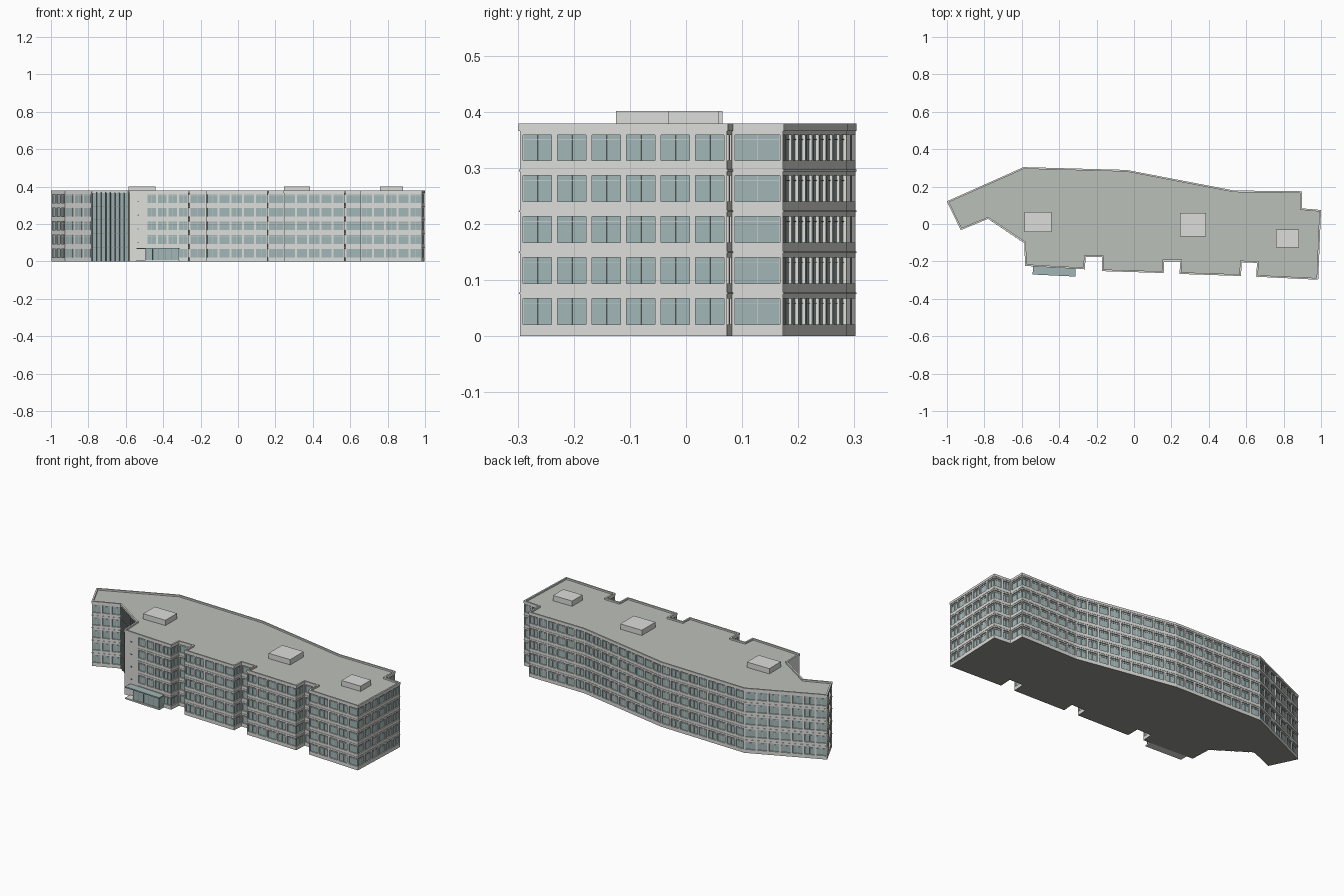
import bpy, bmesh
from mathutils import Vector

if "Cube" in bpy.data.objects:
    bpy.data.objects.remove(bpy.data.objects["Cube"])

# Footprint, counter-clockwise from the wing's left tip: x, y, wall kind
# kinds: w = windows, b = blank, c = curtain wall (wall runs to the next point)
FOOT = [(-.998, .12, 'w'), (-.925, -.03, 'w'), (-.78, .03, 'c'), (-.585, -.10, 'b'),
        (-.58, -.222, 'b'), (-.49, -.228, 'w'), (-.265, -.24, 'w'), (-.26, -.175, 'w'),
        (-.17, -.175, 'w'), (-.17, -.25, 'w'), (.157, -.26, 'w'), (.16, -.198, 'w'),
        (.25, -.198, 'w'), (.245, -.265, 'w'), (.57, -.276, 'w'), (.574, -.203, 'w'),
        (.66, -.206, 'w'), (.655, -.28, 'w'), (.983, -.296, 'w'), (.998, .073, 'w'),
        (.895, .082, 'w'), (.895, .173, 'w'), (.535, .177, 'w'), (-.04, .287, 'w'),
        (-.59, .302, 'w')]
TOP, ROOF, PITCH, RECESS = .379, .37, .073, .006
FLOORS = [(.021 + PITCH * i, .067 + PITCH * i) for i in range(5)]
PTS = [Vector((x, y, 0)) for x, y, k in FOOT]
N = len(PTS)

COLORS = {'wall': (.72, .73, .70, 1), 'glass': (.36, .47, .47, 1), 'frame': (.55, .60, .59, 1),
          'roof': (.50, .53, .49, 1), 'base': (.30, .30, .29, 1), 'metal': (.25, .28, .28, 1)}
MATS = {}
for name, c in COLORS.items():
    MATS[name] = bpy.data.materials.new(name)
    MATS[name].diffuse_color = c


def finish(bm, name, mat):
    me = bpy.data.meshes.new(name)
    bm.to_mesh(me)
    bm.free()
    me.materials.append(MATS[mat])
    ob = bpy.data.objects.new(name, me)
    bpy.context.collection.objects.link(ob)
    return ob


def face(bm, pts):
    return bm.faces.new([bm.verts.new(p) for p in pts])


class Wall:
    """Local frame of a wall: s along, d outward, z up."""
    def __init__(self, a, b):
        self.a, self.length = a, (b - a).length
        self.t = (b - a).normalized()
        self.n = Vector((self.t.y, -self.t.x, 0))

    def p(self, s, d, z):
        return self.a + self.t * s + self.n * d + Vector((0, 0, z))

    def quad(self, bm, s0, s1, z0, z1, d=0):
        face(bm, [self.p(s0, d, z0), self.p(s1, d, z0), self.p(s1, d, z1), self.p(s0, d, z1)])

    def box(self, bm, s0, s1, d0, d1, z0, z1):
        lo = [self.p(s, d, z0) for s, d in ((s0, d1), (s1, d1), (s1, d0), (s0, d0))]
        prism(bm, lo, z1 - z0)


def prism(bm, lo, h):
    hi = [p + Vector((0, 0, h)) for p in lo]
    face(bm, lo[::-1])
    face(bm, hi)
    for i in range(len(lo)):
        j = (i + 1) % len(lo)
        face(bm, [lo[i], lo[j], hi[j], hi[i]])


def offset(d, z):
    """Footprint moved outward by d with mitred corners."""
    out = []
    for i in range(N):
        n1 = Wall(PTS[i - 1], PTS[i]).n
        n2 = Wall(PTS[i], PTS[(i + 1) % N]).n
        out.append(PTS[i] + (n1 + n2) * (d / (1 + n1.dot(n2))) + Vector((0, 0, z)))
    return out


def ring(bm, d0, d1, z0, z1):
    """Band running all round the footprint, between offsets d0 and d1."""
    loops = [offset(d0, z0), offset(d1, z0), offset(d1, z1), offset(d0, z1)]
    for k in range(4):
        a, b = loops[k], loops[(k + 1) % 4]
        for i in range(N):
            j = (i + 1) % N
            face(bm, [a[i], a[j], b[j], b[i]])
    bmesh.ops.remove_doubles(bm, verts=bm.verts, dist=1e-6)
    bmesh.ops.recalc_face_normals(bm, faces=bm.faces)


walls, glass, frames, mullions = (bmesh.new() for _ in range(4))


def window_wall(w):
    n = max(1, round(w.length / .0625))
    step, pier = w.length / n, .0055
    # spandrel bands between window rows
    edges = [0] + [z for f in FLOORS for z in f] + [TOP]
    for z0, z1 in zip(edges[::2], edges[1::2]):
        w.quad(walls, 0, w.length, z0, z1)
    for z0, z1 in FLOORS:
        for i in range(n):
            a, b = i * step, (i + 1) * step
            s0, s1 = a + pier, b - pier
            # piers and reveals
            w.quad(walls, a, s0, z0, z1)
            w.quad(walls, s1, b, z0, z1)
            o = [(s0, z0), (s1, z0), (s1, z1), (s0, z1)]
            for (p, q), (r, t) in zip(o, o[1:] + o[:1]):
                face(walls, [w.p(p, 0, q), w.p(r, 0, t), w.p(r, -RECESS, t), w.p(p, -RECESS, q)])
            # glass, mullion and transom
            w.quad(glass, s0, s1, z0, z1, -RECESS)
            m = (s0 + s1) / 2
            w.box(frames, m - .0008, m + .0008, -RECESS, -.004, z0, z1)
            w.box(frames, s0, s1, -RECESS, -.0042, z1 - .009, z1 - .0075)


def curtain_wall(w):
    w.quad(glass, 0, w.length, 0, TOP, -.002)
    n = 8
    for i in range(n + 1):
        s = i * w.length / n
        w.box(mullions, s - .002, s + .002, -.002, .004, 0, ROOF)
    for i in range(1, 5):
        w.box(mullions, 0, w.length, -.002, .001, PITCH * i + .002, PITCH * i + .005)


for i, (x, y, kind) in enumerate(FOOT):
    w = Wall(PTS[i], PTS[(i + 1) % N])
    if kind == 'w':
        window_wall(w)
        # string course at each floor
        for k in range(1, 5):
            w.box(walls, 0, w.length, 0, .0018, PITCH * k + .002, PITCH * k + .005)
    elif kind == 'c':
        curtain_wall(w)
    else:
        w.quad(walls, 0, w.length, 0, TOP)

# small stair lights on the blank tower
tower = Wall(PTS[4], PTS[5])
for k in range(1, 5):
    tower.box(mullions, .044, .05, 0, .002, PITCH * k + .025, PITCH * k + .031)

finish(walls, 'facade_walls', 'wall')
finish(glass, 'window_glass', 'glass')
finish(frames, 'window_frames', 'frame')
finish(mullions, 'curtain_wall_mullions', 'metal')

# parapet coping
bm = bmesh.new()
ring(bm, -.007, .002, .366, TOP)
finish(bm, 'parapet', 'wall')

# roof deck and underside
bm = bmesh.new()
face(bm, offset(-.006, ROOF))
finish(bm, 'roof_deck', 'roof')
bm = bmesh.new()
face(bm, offset(0, 0)[::-1])
finish(bm, 'base', 'base')

# rooftop plant boxes
for x0, x1, y0, y1 in ((-.585, -.44, -.042, .065), (.245, .385, -.067, .058), (.758, .882, -.125, -.03)):
    bm = bmesh.new()
    prism(bm, [Vector(c) for c in ((x0, y0, ROOF), (x1, y0, ROOF), (x1, y1, ROOF), (x0, y1, ROOF))], .031)
    finish(bm, 'rooftop_plant', 'wall')

# glazed entrance porch: step, glass box, mullions and roof slab
porch = Wall(Vector((-.54, -.23, 0)), Vector((-.312, -.241, 0)))
L = porch.length
for name, mat, args in (('entrance_step', 'wall', (0, L, -.005, .04, 0, .008)),
                        ('entrance_glass', 'glass', (.05, L - .006, -.005, .033, .008, .066)),
                        ('entrance_canopy', 'glass', (0, L, -.005, .04, .066, .073))):
    bm = bmesh.new()
    porch.box(bm, *args)
    finish(bm, name, mat)
bm = bmesh.new()
for i in range(6):
    s = .05 + i * (L - .056) / 5
    porch.box(bm, s - .0015, s + .0015, .03, .035, .008, .066)
finish(bm, 'entrance_mullions', 'metal')

for m in bpy.data.materials:
    if m.users and not m.is_grease_pencil:
        m.use_nodes = True
        m.node_tree.nodes["Principled BSDF"].inputs["Base Color"].default_value = m.diffuse_color
